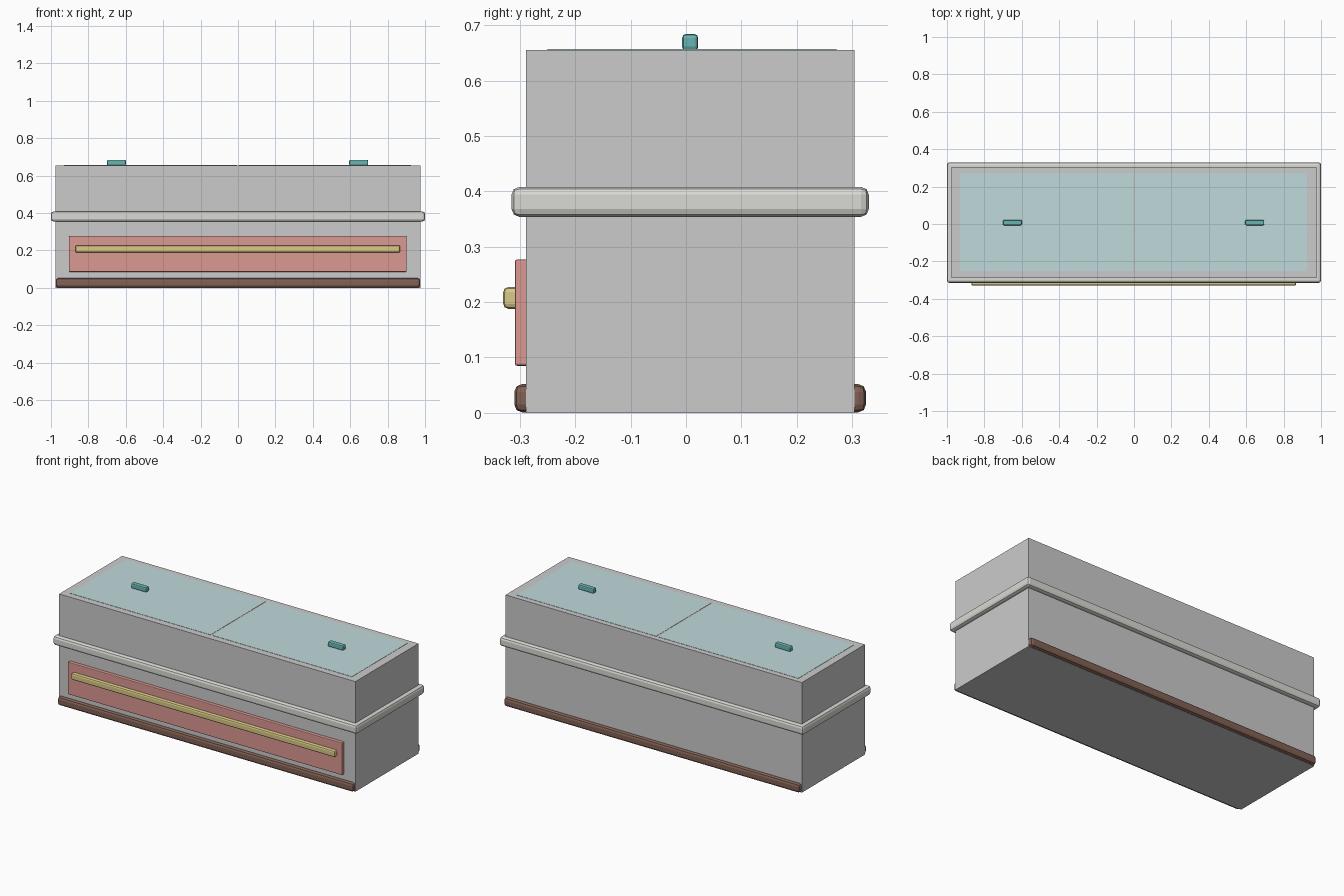
import bpy, bmesh

if "Cube" in bpy.data.objects:
    bpy.data.objects.remove(bpy.data.objects["Cube"])

def material(name, rgb):
    m = bpy.data.materials.new(name)
    m.diffuse_color = (*rgb, 1)
    m.use_nodes = True
    m.node_tree.nodes["Principled BSDF"].inputs["Base Color"].default_value = m.diffuse_color
    return m

def box(name, x, y, z, mat=None, bevel=0, segments=2):
    """Box from (min, max) ranges, with optional rounded edges."""
    me = bpy.data.meshes.new(name)
    bm = bmesh.new()
    bmesh.ops.create_cube(bm, size=1)
    for v in bm.verts:
        for i, (lo, hi) in enumerate((x, y, z)):
            v.co[i] = hi if v.co[i] > 0 else lo
    if bevel:
        bmesh.ops.bevel(bm, geom=bm.edges[:], offset=bevel, segments=segments,
                        profile=0.5, affect='EDGES', clamp_overlap=True)
    bm.to_mesh(me)
    bm.free()
    ob = bpy.data.objects.new(name, me)
    bpy.context.collection.objects.link(ob)
    if mat:
        me.materials.append(mat)
    return ob

pink = material("pink", (0.72, 0.32, 0.29))
cream = material("cream", (0.70, 0.70, 0.66))
brown = material("brown", (0.22, 0.12, 0.09))
gold = material("gold", (0.70, 0.59, 0.24))
teal = material("teal", (0.14, 0.46, 0.45))
glass = material("glass", (0.53, 0.70, 0.71))

# cabinet
box("cabinet", (-0.975, 0.975), (-0.289, 0.304), (0, 0.655))

# bumper rail and base plinth
box("bumper_rail", (-1, 1), (-0.315, 0.33), (0.354, 0.408), cream, 0.014)
box("base_plinth", (-0.974, 0.974), (-0.31, 0.325), (0.001, 0.052), brown, 0.014)

# front panel with long bar
box("front_panel", (-0.904, 0.901), (-0.309, -0.28), (0.085, 0.277), pink, 0.004)
box("front_bar", (-0.87, 0.867), (-0.33, -0.298), (0.188, 0.227), gold, 0.009)

# sliding glass lids and their handles
for side, x0, x1, hx in (("left", -0.93, -0.006, -0.65), ("right", 0.006, 0.925, 0.645)):
    box(side + "_lid", (x0, x1), (-0.25, 0.272), (0.635, 0.6565), glass)
    box(side + "_handle", (hx - 0.051, hx + 0.051), (-0.007, 0.022),
        (0.654, 0.684), teal, 0.007)
